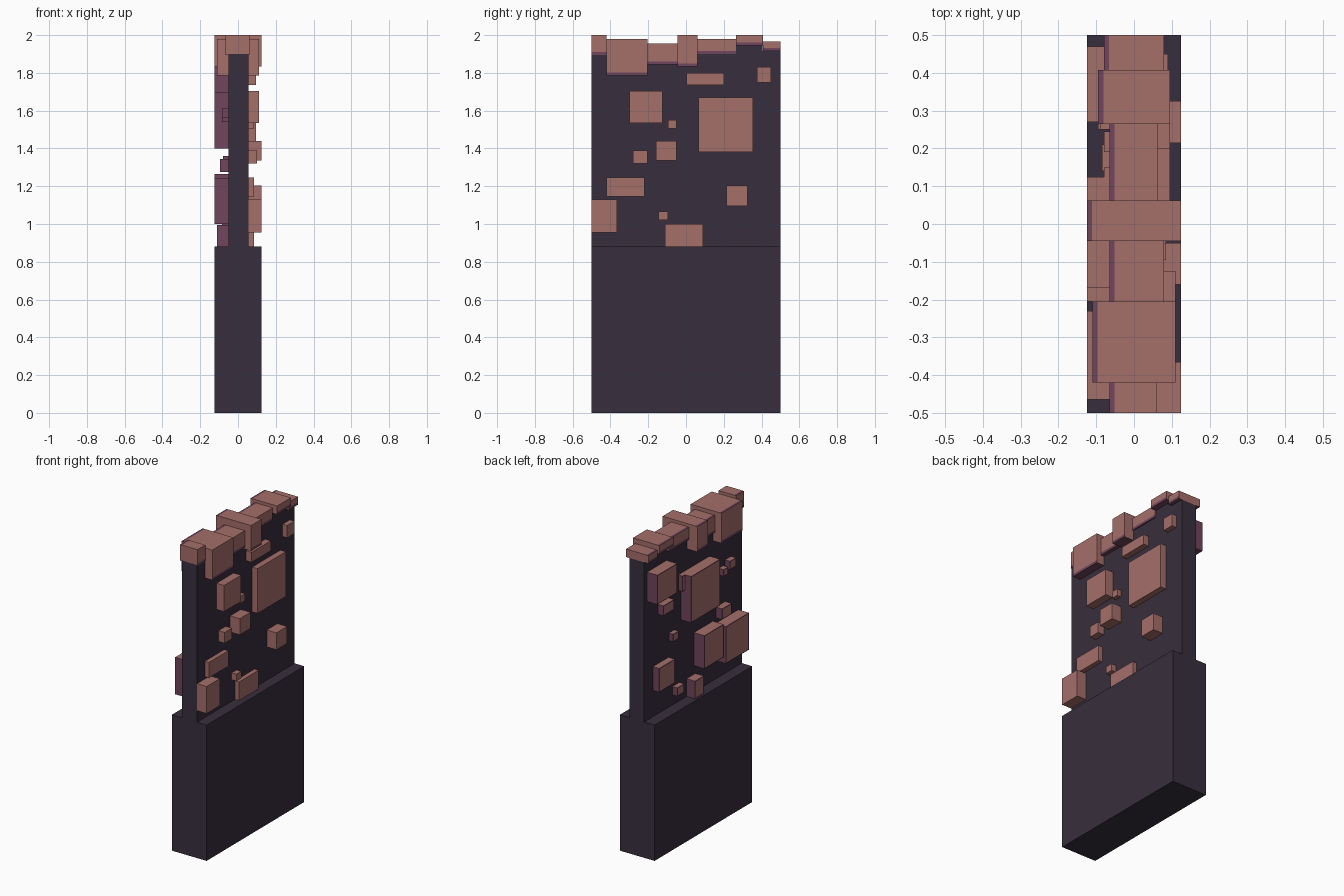
import bpy, bmesh
from mathutils import Vector

cube = bpy.data.objects.get("Cube")
if cube:
    bpy.data.objects.remove(cube, do_unlink=True)


def material(name, rgb):
    m = bpy.data.materials.new(name)
    m.use_nodes = True
    m.diffuse_color = (*rgb, 1)
    bsdf = next(n for n in m.node_tree.nodes if n.type == 'BSDF_PRINCIPLED')
    bsdf.inputs["Base Color"].default_value = (*rgb, 1)
    bsdf.inputs["Roughness"].default_value = 0.9
    return m


DARK = material("dark_stone", (0.039, 0.028, 0.047))
PINK = material("dusty_pink", (0.376, 0.156, 0.141))
PLUM = material("plum_edge", (0.162, 0.058, 0.107))


def finish(name, bm, mats):
    bmesh.ops.recalc_face_normals(bm, faces=bm.faces)
    me = bpy.data.meshes.new(name)
    bm.to_mesh(me)
    bm.free()
    for m in mats:
        me.materials.append(m)
    ob = bpy.data.objects.new(name, me)
    bpy.context.collection.objects.link(ob)
    return ob


def box(x0, x1, y0, y1, z0, z1):
    bm = bmesh.new()
    bmesh.ops.create_cube(bm, size=1)
    for v in bm.verts:
        v.co = Vector((x0 if v.co.x < 0 else x1,
                       y0 if v.co.y < 0 else y1,
                       z0 if v.co.z < 0 else z1))
    return bm


def cut(bm, co, no):
    geom = bm.verts[:] + bm.edges[:] + bm.faces[:]
    bmesh.ops.bisect_plane(bm, geom=geom, plane_co=co, plane_no=no)


# Wide base
finish("base", box(-0.125, 0.125, -0.5, 0.5, 0, 0.88), [DARK])

# Thin upright slab with a stepped top, extruded from its side profile
profile = [(-0.5, 0.88), (0.5, 0.88), (0.5, 1.915), (0.405, 1.915),
           (0.405, 1.945), (0.265, 1.945), (0.265, 1.9), (-0.5, 1.9)]
bm = bmesh.new()
face = bm.faces.new([bm.verts.new((-0.05, y, z)) for y, z in profile])
ext = bmesh.ops.extrude_face_region(bm, geom=[face])
bmesh.ops.translate(bm, vec=(0.106, 0, 0),
                    verts=[g for g in ext["geom"] if isinstance(g, bmesh.types.BMVert)])
finish("slab", bm, [DARK])

# Caps along the top: x0, x1, y0, y1, z0, z1
caps = [(-0.065, 0.06, -0.5, -0.42, 1.895, 2.0),
        (-0.11, 0.11, -0.42, -0.205, 1.785, 1.98),
        (-0.065, 0.08, -0.205, -0.045, 1.845, 1.955),
        (-0.125, 0.125, -0.045, 0.062, 1.835, 2.0),
        (-0.065, 0.063, 0.062, 0.265, 1.9, 1.98),
        (-0.095, 0.095, 0.265, 0.407, 1.945, 2.0),
        (-0.08, 0.08, 0.407, 0.5, 1.915, 1.967)]
for i, c in enumerate(caps):
    x0, x1, y0, y1, z0, z1 = c
    bm = box(*c)
    rim, side = z0 + 0.016, x0 + 0.014
    cut(bm, (0, 0, rim), (0, 0, 1))
    cut(bm, (side, 0, 0), (1, 0, 0))
    # Plum along the lower rim and the right edge of the top
    for f in bm.faces:
        p = f.calc_center_median()
        if (p.z < rim and abs(f.normal.y) < 0.5) or (x0 < p.x < side and p.z > z1 - 0.001):
            f.material_index = 1
    finish(f"cap_{i + 1}", bm, [PINK, PLUM])

# Blocks on the +x face: outer x, y0, y1, z0, z1
left_blocks = [(0.11, -0.30, -0.125, 1.535, 1.705), (0.085, -0.095, -0.05, 1.505, 1.55),
               (0.125, -0.16, -0.05, 1.335, 1.44), (0.10, -0.28, -0.205, 1.32, 1.39),
               (0.085, -0.42, -0.22, 1.145, 1.245), (0.125, -0.5, -0.365, 0.955, 1.13),
               (0.09, -0.145, -0.095, 1.02, 1.065), (0.085, -0.11, 0.09, 0.88, 1.0),
               (0.125, 0.215, 0.325, 1.095, 1.205), (0.095, 0.065, 0.355, 1.38, 1.67),
               (0.095, 0.003, 0.20, 1.735, 1.80), (0.09, 0.375, 0.45, 1.75, 1.83)]
for i, (x, *yz) in enumerate(left_blocks):
    finish(f"left_block_{i + 1}", box(0.045, x, *yz), [PINK])

# Blocks on the -x face, with plum sides and rims
right_blocks = [(-0.125, 0.27, 0.47, 1.65, 1.84), (-0.125, -0.17, 0.125, 1.40, 1.70),
                (-0.08, 0.05, 0.15, 1.60, 1.70), (-0.09, 0.25, 0.36, 1.525, 1.59),
                (-0.08, 0.19, 0.245, 1.31, 1.36), (-0.085, -0.39, -0.33, 1.56, 1.615),
                (-0.085, -0.31, -0.265, 1.54, 1.585), (-0.095, -0.33, -0.235, 1.275, 1.345),
                (-0.125, -0.205, -0.01, 1.05, 1.265), (-0.125, -0.465, -0.23, 1.0, 1.24),
                (-0.095, 0.25, 0.41, 1.05, 1.205), (-0.085, 0.14, 0.21, 0.945, 1.0),
                (-0.11, -0.025, 0.065, 0.88, 0.995)]
for i, (x, *yz) in enumerate(right_blocks):
    bm = box(x, -0.04, *yz)
    bm.normal_update()
    outer = next(f for f in bm.faces if f.normal.x < -0.5)
    for f in bm.faces:
        if abs(f.normal.y) > 0.5 or f.normal.z < -0.5:
            f.material_index = 1
    rims = bmesh.ops.inset_region(bm, faces=[outer], thickness=0.009)["faces"]
    for f in rims:
        f.material_index = 1
    outer.material_index = 0
    finish(f"right_block_{i + 1}", bm, [PINK, PLUM])
